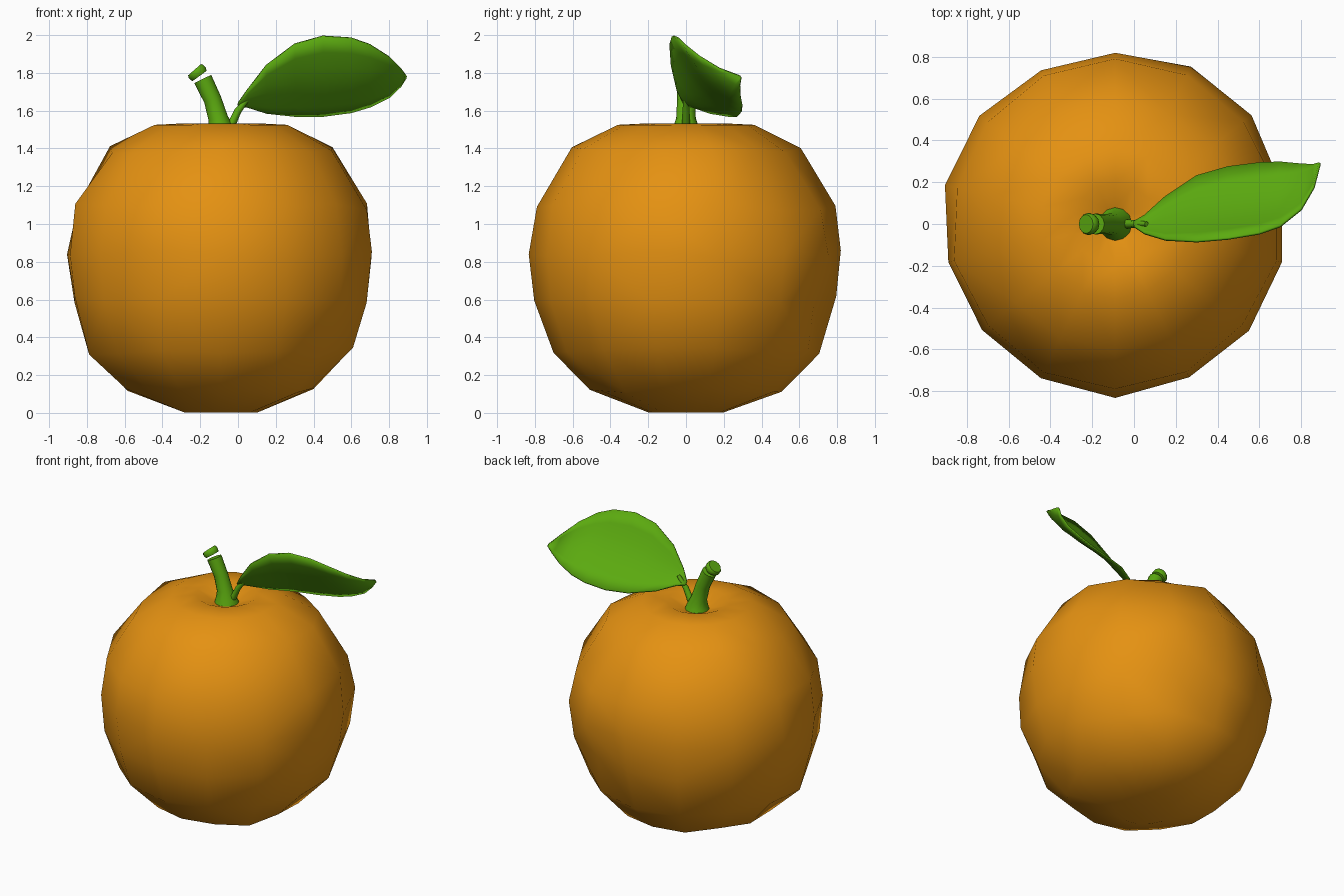
import bpy, bmesh, math, random
from mathutils import Vector

if "Cube" in bpy.data.objects:
    bpy.data.objects.remove(bpy.data.objects["Cube"])

random.seed(4)


def material(name, rgb):
    m = bpy.data.materials.new(name)
    m.diffuse_color = (*rgb, 1)
    m.use_nodes = True
    m.node_tree.nodes["Principled BSDF"].inputs["Base Color"].default_value = m.diffuse_color
    return m


ORANGE = material("orange peel", (0.78, 0.285, 0.006))
GREEN = material("leaf green", (0.105, 0.40, 0.005))


def finish(name, bm, mat, angle):
    bmesh.ops.recalc_face_normals(bm, faces=bm.faces)
    me = bpy.data.meshes.new(name)
    bm.to_mesh(me)
    bm.free()
    me.materials.append(mat)
    ob = bpy.data.objects.new(name, me)
    bpy.context.collection.objects.link(ob)
    bpy.ops.object.select_all(action='DESELECT')
    ob.select_set(True)
    bpy.context.view_layer.objects.active = ob
    bpy.ops.object.shade_smooth_by_angle(angle=math.radians(angle))
    return ob


def bridge(bm, a, b):
    n = len(a)
    for i in range(n):
        j = (i + 1) % n
        bm.faces.new((a[i], a[j], b[j], b[i]))


def tube(name, path, radii, sides=12):
    """Round tube in the xz plane through path points, capped at both ends."""
    bm = bmesh.new()
    pts = [Vector((x, y, z)) for x, y, z in path]
    rings = []
    for i, p in enumerate(pts):
        d = (pts[min(i + 1, len(pts) - 1)] - pts[max(i - 1, 0)]).normalized()
        v = Vector((0, 1, 0))
        u = v.cross(d).normalized()
        rings.append([bm.verts.new(p + radii[i] * (u * math.cos(t) + v * math.sin(t)))
                      for t in (2 * math.pi * k / sides for k in range(sides))])
    for a, b in zip(rings, rings[1:]):
        bridge(bm, a, b)
    bm.faces.new(rings[0])
    bm.faces.new(rings[-1])
    return finish(name, bm, GREEN, 50)


# Fruit: coarse 14-sided lathe with slight irregularity and dimples at the poles
CX, SIDES = -0.09, 14
profile = [(0.20, 0.003), (0.51, 0.125), (0.71, 0.325), (0.80, 0.60), (0.828, 0.84),
           (0.785, 1.09), (0.60, 1.395), (0.36, 1.525), (0.20, 1.533), (0.08, 1.48)]
bm = bmesh.new()
rings = []
for k, (r, z) in enumerate(profile):
    ring = []
    for i in range(SIDES):
        t = math.pi / 2 + 2 * math.pi * i / SIDES
        wob = 0.014 if 0 < k < 7 else 0.0
        rr = r + random.uniform(-wob, wob * 0.6)
        zz = z + random.uniform(-wob, wob) * 1.4
        ring.append(bm.verts.new((CX + rr * math.cos(t), rr * math.sin(t), zz)))
    rings.append(ring)
for a, b in zip(rings, rings[1:]):
    bridge(bm, a, b)
for ring, z in ((rings[0], 0.025), (rings[-1], 1.46)):
    pole = bm.verts.new((CX, 0, z))
    for i in range(SIDES):
        bm.faces.new((ring[i], ring[(i + 1) % SIDES], pole))
# small dent on the back right
dent = min(bm.verts, key=lambda v: (v.co - Vector((0.42, 0.65, 0.58))).length)
dent.co.x -= 0.03
dent.co.y -= 0.03
bmesh.ops.triangulate(bm, faces=bm.faces)
finish("fruit", bm, ORANGE, 180)

# Stem with flared foot, and a cut tip floating just off its end
tube("stem", [(-0.09, 0, 1.45), (-0.092, 0, 1.50), (-0.105, 0, 1.56), (-0.135, 0, 1.66),
              (-0.187, 0, 1.768)],
     [0.09, 0.072, 0.052, 0.047, 0.05])
tube("stem_tip", [(-0.203, 0, 1.784), (-0.211, 0, 1.795), (-0.223, 0, 1.809), (-0.23, 0, 1.817)],
     [0.046, 0.052, 0.052, 0.045])

# Leaf stalk
tube("leaf_stalk", [(-0.075, 0, 1.48), (-0.03, 0, 1.535), (0.0, 0, 1.60), (0.06, 0.0, 1.675)],
     [0.028, 0.022, 0.019, 0.012], 8)

# Leaf: strips between a high front edge and a low back edge (x, y, z, y, z)
stations = [(0.0, -0.012, 1.64, 0.012, 1.625), (0.05, -0.045, 1.71, 0.04, 1.62),
            (0.15, -0.075, 1.84, 0.13, 1.588), (0.30, -0.083, 1.953, 0.23, 1.572),
            (0.45, -0.07, 1.995, 0.273, 1.572), (0.60, -0.045, 1.985, 0.292, 1.592),
            (0.70, -0.01, 1.95, 0.296, 1.622), (0.80, 0.07, 1.887, 0.287, 1.672),
            (0.86, 0.175, 1.825, 0.285, 1.73), (0.888, 0.285, 1.785, 0.293, 1.775)]
ACROSS = 6
bm = bmesh.new()
grid = []
for x, y0, z0, y1, z1 in stations:
    a, b = Vector((x, y0, z0)), Vector((x, y1, z1))
    row = []
    for k in range(ACROSS + 1):
        f = k / ACROSS
        sag = 0.08 * (b - a).length * math.sin(math.pi * f)
        row.append(bm.verts.new(a.lerp(b, f) + sag * Vector((0, -0.75, -0.65))))
    grid.append(row)
for r, s in zip(grid, grid[1:]):
    for k in range(ACROSS):
        bm.faces.new((r[k], s[k], s[k + 1], r[k + 1]))
leaf = finish("leaf", bm, GREEN, 60)
thick = leaf.modifiers.new("thickness", 'SOLIDIFY')
thick.thickness = 0.012
thick.offset = 0
